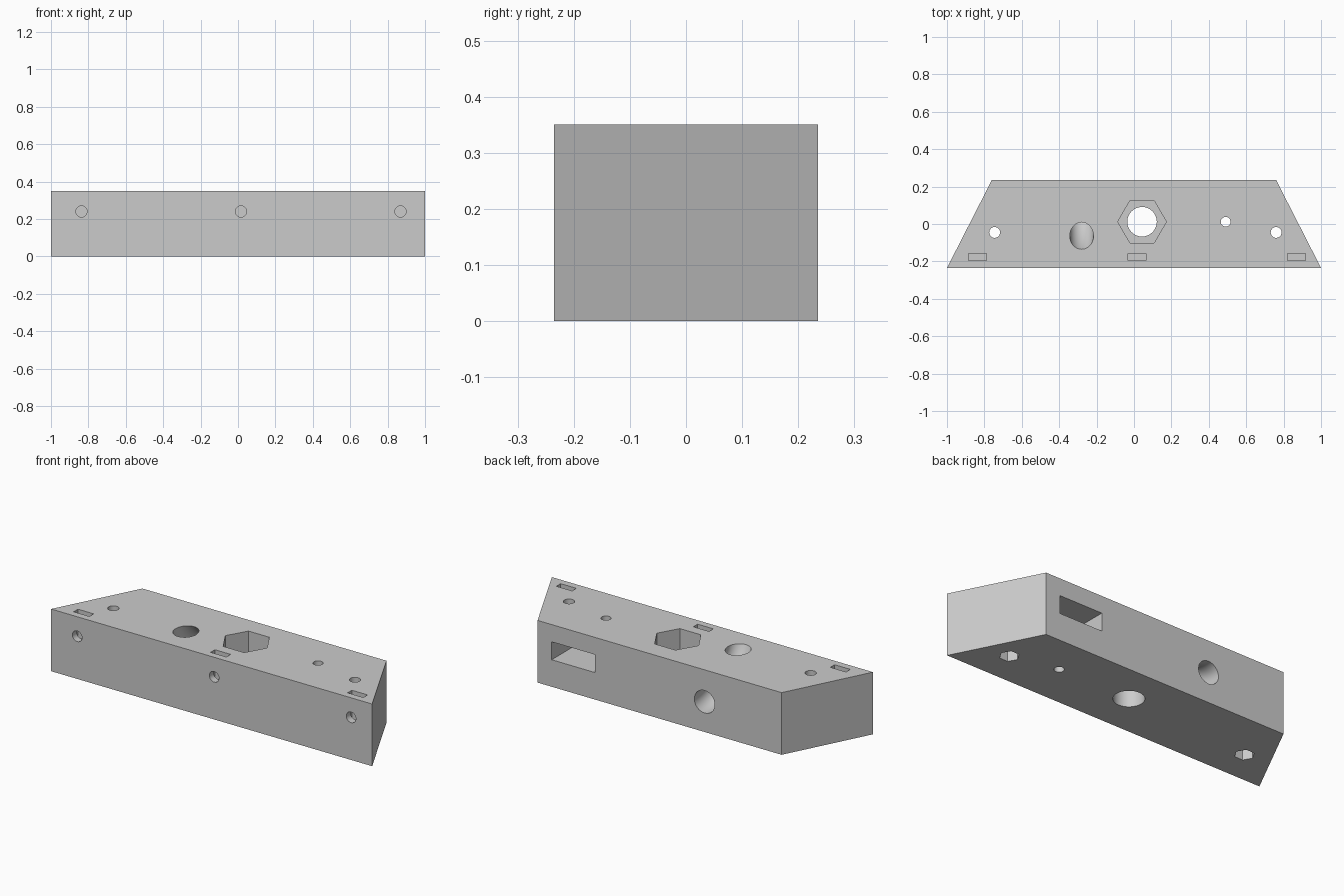
import bpy, bmesh, math
from mathutils import Matrix, Vector

cube = bpy.data.objects.get("Cube")
if cube:
    bpy.data.objects.remove(cube, do_unlink=True)

HEIGHT = 0.35
HALF_DEPTH = 0.235

grey = bpy.data.materials.new("light_grey")
grey.use_nodes = True
colour = (0.6, 0.6, 0.6, 1)
grey.diffuse_color = colour
grey.node_tree.nodes["Principled BSDF"].inputs["Base Color"].default_value = colour


def finish(name, bm):
    bmesh.ops.recalc_face_normals(bm, faces=bm.faces)
    mesh = bpy.data.meshes.new(name)
    bm.to_mesh(mesh)
    bm.free()
    mesh.materials.append(grey)
    obj = bpy.data.objects.new(name, mesh)
    bpy.context.collection.objects.link(obj)
    return obj


cutters = []


def add_cutter(name, bm):
    obj = finish(name, bm)
    obj.hide_render = True
    cutters.append(obj)


def prism(name, start, end, radius, sides=32):
    """Round or hexagonal drill between two points."""
    start, end = Vector(start), Vector(end)
    axis = end - start
    # Upright drills keep a corner on the x axis
    turn = Matrix.Identity(4) if axis.x == axis.y == 0 else axis.to_track_quat("Z", "Y").to_matrix().to_4x4()
    corner = Matrix.Rotation(math.pi / 2, 4, "Z")
    bm = bmesh.new()
    bmesh.ops.create_cone(bm, cap_ends=True, segments=sides, radius1=radius, radius2=radius,
                          depth=axis.length,
                          matrix=Matrix.Translation((start + end) / 2) @ turn @ corner)
    add_cutter(name, bm)


def box(name, low, high):
    low, high = Vector(low), Vector(high)
    bm = bmesh.new()
    bmesh.ops.create_cube(bm, size=1, matrix=Matrix.Translation((low + high) / 2)
                          @ Matrix.Diagonal((*(high - low), 1)))
    add_cutter(name, bm)


# Body: trapezoid block
bm = bmesh.new()
outline = [(-1, -HALF_DEPTH), (1, -HALF_DEPTH), (0.76, HALF_DEPTH), (-0.76, HALF_DEPTH)]
base = bm.faces.new([bm.verts.new((x, y, 0)) for x, y in outline])
top = bmesh.ops.extrude_face_region(bm, geom=[base])["geom"]
bmesh.ops.translate(bm, verts=[v for v in top if isinstance(v, bmesh.types.BMVert)], vec=(0, 0, HEIGHT))
body = finish("block_body", bm)

# Front screw holes with nut slots dropped in from the top
for x in (-0.837, 0.016, 0.869):
    prism("front_screw_hole", (x, -0.3, 0.24), (x, -0.12, 0.24), 0.03)
    box("nut_slot", (x - 0.049, -0.196, 0.19), (x + 0.049, -0.158, 0.4))

# Mounting holes with hexagonal nut pockets underneath
for x in (-0.745, 0.76):
    prism("mounting_hole", (x, -0.045, -0.1), (x, -0.045, 0.45), 0.029)
    prism("nut_pocket", (x, -0.045, -0.1), (x, -0.045, 0.1), 0.051, 6)

# Central bore with a large hexagonal pocket on top
prism("central_bore", (0.043, 0.012, -0.1), (0.043, 0.012, 0.45), 0.079)
prism("hexagon_pocket", (0.043, 0.012, 0.15), (0.043, 0.012, 0.45), 0.13, 6)

# Back slot and the small hole passing through it
box("back_slot", (0.403, -0.06, 0.152), (0.672, 0.3, 0.253))
prism("small_hole", (0.49, 0.012, -0.1), (0.49, 0.012, 0.45), 0.026)

# Curved tunnel from the top to the back
bm = bmesh.new()
BEND, BORE, SIDES, STEPS = 0.34, 0.0635, 32, 24
rings = []
for i in range(STEPS + 1):
    a = math.radians(-100 + 125 * i / STEPS)
    ring = []
    for k in range(SIDES):
        t = math.tau * k / SIDES
        r = BEND + BORE * math.cos(t)
        ring.append(bm.verts.new((-0.28 + BORE * math.sin(t),
                                  HALF_DEPTH - r * math.cos(a + math.pi / 2),
                                  0.17 + BEND - r * math.sin(a + math.pi / 2))))
    rings.append(ring)
for r1, r2 in zip(rings, rings[1:]):
    for k in range(SIDES):
        n = (k + 1) % SIDES
        bm.faces.new((r1[k], r1[n], r2[n], r2[k]))
bm.faces.new(rings[0])
bm.faces.new(rings[-1])
# Swing the arc so it starts past the back and ends above the top
bmesh.ops.rotate(bm, verts=bm.verts, cent=(0, HALF_DEPTH, 0.17 + BEND),
                 matrix=Matrix.Rotation(math.radians(-75), 3, "X"))
# Keep the arc in the lower front quarter whichever way it swung
for i, ring in enumerate(rings):
    a = math.radians(-15 + 105 * i / STEPS)
    for k, v in enumerate(ring):
        t = math.tau * k / SIDES
        r = BEND + BORE * math.cos(t)
        v.co = (-0.28 + BORE * math.sin(t), HALF_DEPTH - r * math.sin(a),
                0.17 + BEND - r * math.cos(a))
add_cutter("curved_tunnel", bm)

# Cut everything out of the body and bake the result
for cutter in cutters:
    mod = body.modifiers.new(cutter.name, "BOOLEAN")
    mod.operation = "DIFFERENCE"
    mod.solver = "EXACT"
    mod.object = cutter
depsgraph = bpy.context.evaluated_depsgraph_get()
baked = bpy.data.meshes.new_from_object(body.evaluated_get(depsgraph))
body.modifiers.clear()
body.data = baked
baked.materials.clear()
baked.materials.append(grey)
for poly in baked.polygons:
    poly.material_index = 0
for cutter in cutters:
    bpy.data.objects.remove(cutter, do_unlink=True)

# Smooth round bores, sharp edges elsewhere
bpy.ops.object.select_all(action="DESELECT")
body.select_set(True)
bpy.context.view_layer.objects.active = body
bpy.ops.object.shade_smooth_by_angle(angle=math.radians(30))
